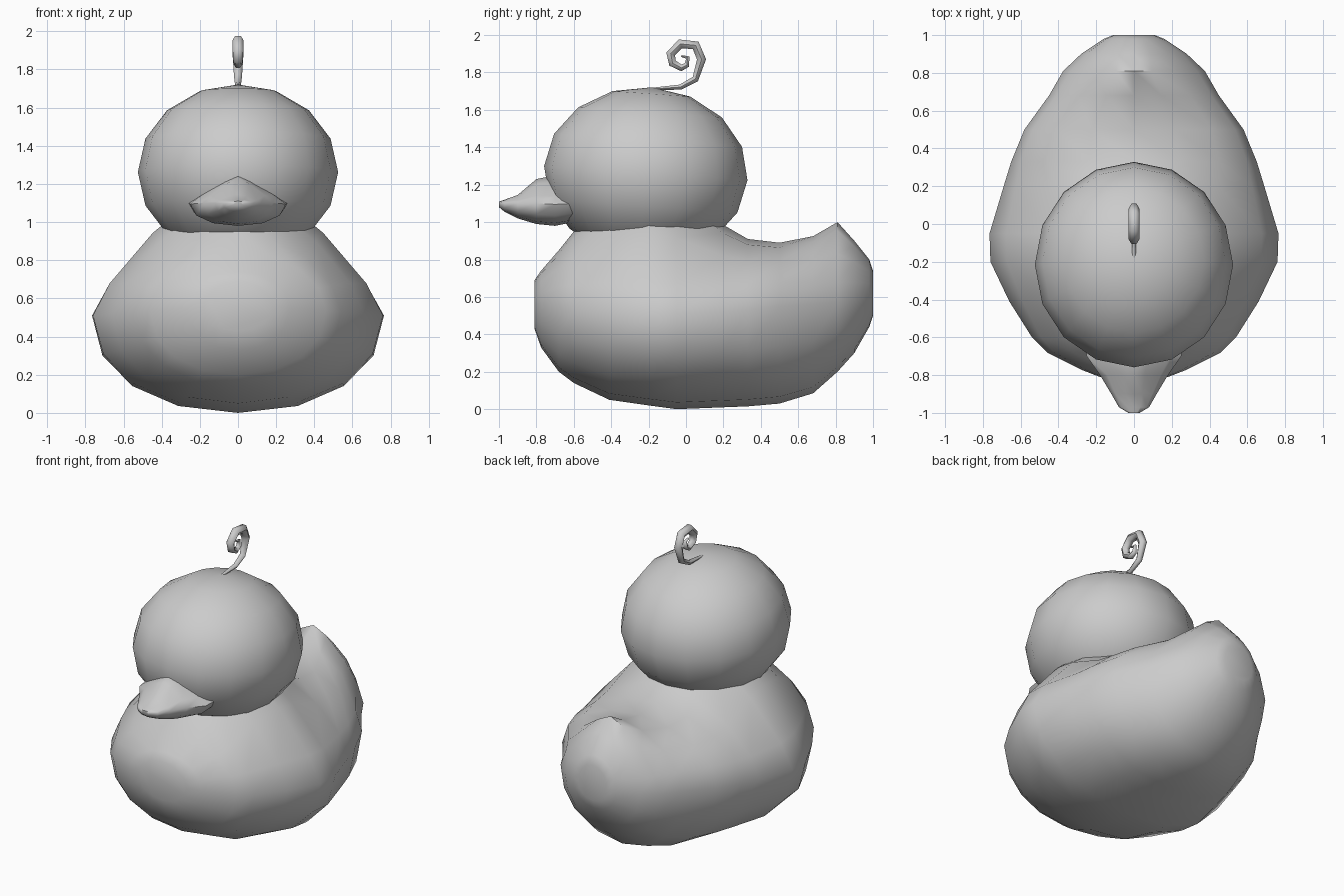
import bpy, bmesh
from math import sin, cos, pi, radians

cube = bpy.data.objects.get("Cube")
if cube:
    bpy.data.objects.remove(cube, do_unlink=True)

grey = bpy.data.materials.new("light_grey")
grey.use_nodes = True
colour = (0.6, 0.6, 0.6, 1)
grey.diffuse_color = colour
grey.node_tree.nodes["Principled BSDF"].inputs["Base Color"].default_value = colour


def finish(obj, angle=60):
    obj.data.materials.clear()
    obj.data.materials.append(grey)
    bpy.ops.object.select_all(action='DESELECT')
    obj.select_set(True)
    bpy.context.view_layer.objects.active = obj
    bpy.ops.object.shade_smooth_by_angle(angle=radians(angle))


def power(v, e):
    return abs(v) ** e * (1 if v >= 0 else -1)


def loft(name, stations, sides=16):
    """Skin rounded sections: y, half width, bottom, widest height, top, roundness of top."""
    bm = bmesh.new()
    rings = []
    for y, w, low, mid, top, round_top in stations:
        ring = []
        for i in range(sides):
            a = 2 * pi * i / sides
            up = sin(a) > 0
            e = 2 / (round_top if up else 2.15)
            h = (top - mid) if up else (mid - low)
            ring.append(bm.verts.new((w * power(cos(a), e), y, mid + h * power(sin(a), e))))
        rings.append(ring)
    for r, s in zip(rings, rings[1:]):
        for i in range(sides):
            j = (i + 1) % sides
            bm.faces.new((r[i], r[j], s[j], s[i]))
    bm.faces.new(rings[0])
    bm.faces.new(rings[-1])
    bmesh.ops.recalc_face_normals(bm, faces=bm.faces)
    mesh = bpy.data.meshes.new(name)
    bm.to_mesh(mesh)
    bm.free()
    obj = bpy.data.objects.new(name, mesh)
    bpy.context.collection.objects.link(obj)
    finish(obj)
    return obj


# Body: broad chest, raised neck under the head, upturned tail
loft("body", [
    (-.81, .18, .43, .56, .69, 2),
    (-.775, .27, .33, .55, .74, 2),
    (-.68, .46, .20, .54, .85, 1.9),
    (-.60, .54, .14, .53, .95, 1.7),
    (-.41, .66, .05, .52, 1.15, 1.4),
    (-.20, .76, .02, .51, 1.25, 1.3),
    (-.05, .765, .0, .51, 1.20, 1.3),
    (.20, .69, .01, .52, .985, 1.6),
    (.33, .65, .015, .53, .91, 1.9),
    (.50, .58, .03, .55, .89, 2),
    (.68, .45, .085, .56, .925, 1.7),
    (.81, .375, .20, .57, 1.0, 1.4),
    (.90, .28, .30, .58, .90, 1.6),
    (.98, .16, .44, .60, .80, 1.9),
    (1.0, .11, .50, .60, .74, 2)])

# Head: slightly flattened sphere, tipped back a little
bpy.ops.mesh.primitive_uv_sphere_add(segments=16, ring_count=8, radius=1,
                                     location=(0, -.215, 1.262))
head = bpy.context.object
head.name = "head"
head.scale = (.525, .545, .46)
head.rotation_euler.x = radians(-4)
finish(head)

# Beak: wide at the corners, ridged on top, tapering to the tip
loft("beak", [
    (-1.0, .03, 1.08, 1.10, 1.11, 2),
    (-.97, .08, 1.055, 1.10, 1.12, 1.6),
    (-.90, .12, 1.02, 1.10, 1.145, 1.4),
    (-.80, .18, .99, 1.10, 1.23, 1.2),
    (-.70, .25, .98, 1.095, 1.25, 1.1),
    (-.60, .26, 1.0, 1.10, 1.24, 1.1)], 12)

# Curl: spiral tuft with a tapering tube, given as y, z, radius
path = [(-.18, 1.712, .008), (-.03, 1.722, .016), (.05, 1.765, .021), (.083, 1.87, .028),
        (.052, 1.945, .029), (-.03, 1.953, .029), (-.082, 1.9, .028), (-.072, 1.85, .025),
        (-.025, 1.825, .021), (.004, 1.84, .017), (.01, 1.88, .012), (-.025, 1.888, .006)]
curve = bpy.data.curves.new("head_curl", 'CURVE')
curve.dimensions = '3D'
curve.bevel_depth = 1
curve.bevel_resolution = 1
curve.use_fill_caps = True
spline = curve.splines.new('POLY')
spline.points.add(len(path) - 1)
for point, (y, z, r) in zip(spline.points, path):
    point.co = (0, y, z, 1)
    point.radius = r
curl = bpy.data.objects.new("head_curl", curve)
bpy.context.collection.objects.link(curl)
bpy.ops.object.select_all(action='DESELECT')
curl.select_set(True)
bpy.context.view_layer.objects.active = curl
bpy.ops.object.convert(target='MESH')
finish(bpy.context.object)
